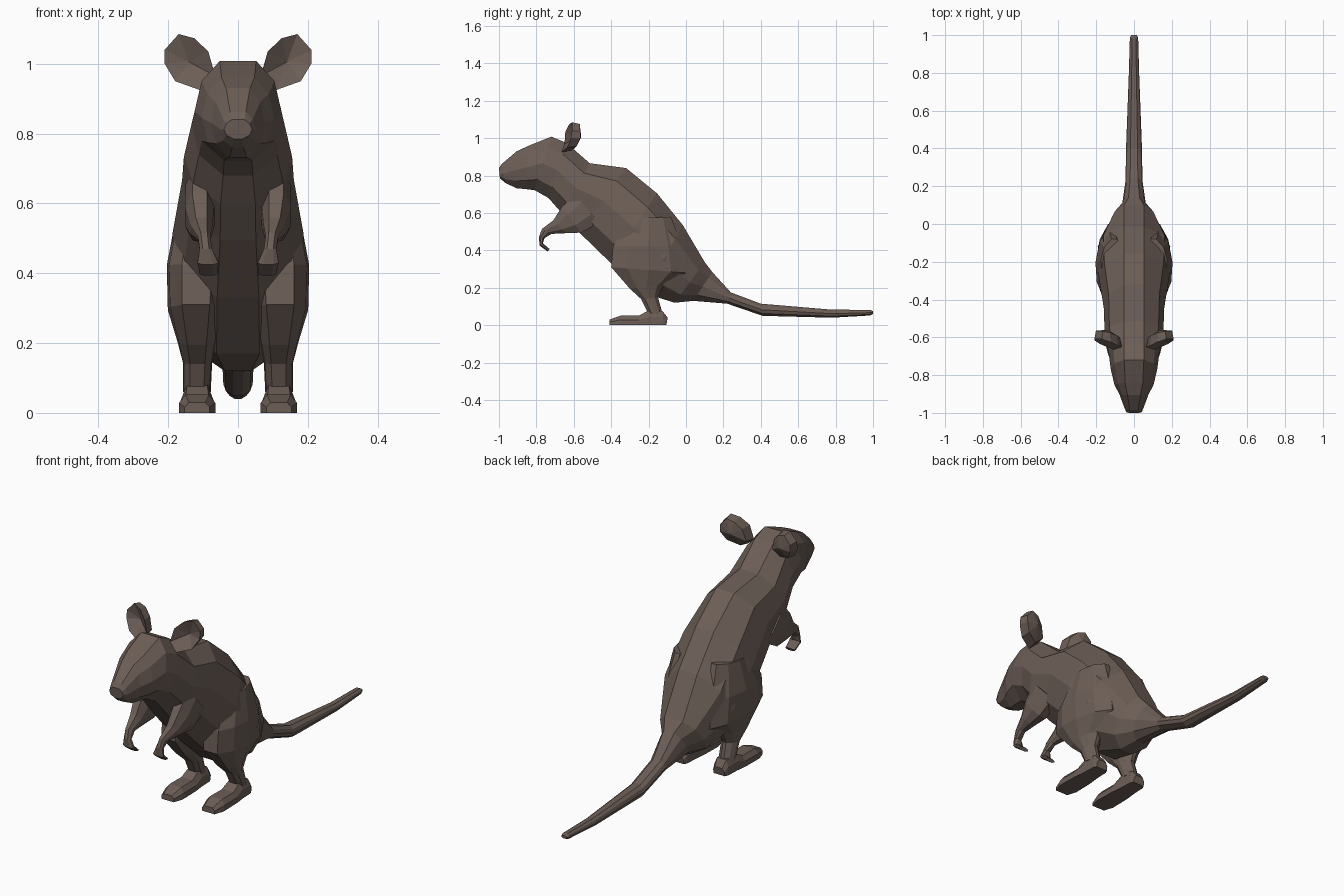
import bpy, bmesh
from mathutils import Vector

fur = bpy.data.materials.new("brown_fur")
fur.diffuse_color = (0.15, 0.112, 0.094, 1)


def finish(name, bm):
    bmesh.ops.recalc_face_normals(bm, faces=bm.faces)
    me = bpy.data.meshes.new(name)
    bm.to_mesh(me)
    bm.free()
    me.materials.append(fur)
    ob = bpy.data.objects.new(name, me)
    bpy.context.collection.objects.link(ob)
    return ob


def bridge(bm, a, b):
    n = len(a)
    for i in range(n):
        bm.faces.new((a[i], a[(i + 1) % n], b[(i + 1) % n], b[i]))


def loft(name, sections, profile, side=1, flat=None):
    """Skin rings; each section is upper (y, z), lower (y, z), half width, centre x."""
    bm = bmesh.new()
    rings = []
    for y0, z0, y1, z1, w, xc in sections:
        half = []
        for f, t in profile:
            x = w * f
            if flat and t == 0:
                x = min(x, flat)
            half.append((x, y0 + (y1 - y0) * t, z0 + (z1 - z0) * t))
        pts = half + [(-x, y, z) for x, y, z in reversed(half)]
        rings.append([bm.verts.new(((x + xc) * side, y, z)) for x, y, z in pts])
    for a, b in zip(rings, rings[1:]):
        bridge(bm, a, b)
    bm.faces.new(rings[0])
    bm.faces.new(rings[-1])
    return finish(name, bm)


ROUND = [(0.45, 0), (0.84, 0.2), (1, 0.5), (0.84, 0.8), (0.32, 1)]
LIMB = [(0.5, 0), (1, 0.3), (1, 0.7), (0.5, 1)]
THIGH = [(0.5, 0), (0.92, 0.22), (1, 0.5), (0.75, 0.8), (0.2, 1)]
FOOT = [(0.65, 0), (1, 0.45), (1, 1)]

# Head, torso and tail in one skin
loft("body", [
    (-1.0, 0.84, -0.995, 0.785, 0.04, 0),
    (-0.985, 0.862, -0.965, 0.76, 0.05, 0),
    (-0.905, 0.93, -0.905, 0.732, 0.076, 0),
    (-0.84, 0.96, -0.86, 0.728, 0.104, 0),
    (-0.72, 1.008, -0.81, 0.722, 0.124, 0),
    (-0.64, 0.975, -0.735, 0.68, 0.133, 0),
    (-0.515, 0.866, -0.665, 0.60, 0.155, 0),
    (-0.32, 0.84, -0.57, 0.495, 0.160, 0),
    (-0.155, 0.705, -0.40, 0.33, 0.187, 0),
    (-0.017, 0.535, -0.22, 0.17, 0.192, 0),
    (0.10, 0.337, -0.06, 0.12, 0.12, 0),
    (0.14, 0.285, 0.04, 0.13, 0.065, 0),
    (0.24, 0.175, 0.22, 0.115, 0.045, 0),
    (0.40, 0.115, 0.41, 0.05, 0.042, 0),
    (0.78, 0.083, 0.78, 0.04, 0.028, 0),
    (0.985, 0.082, 0.985, 0.052, 0.022, 0),
    (1.0, 0.075, 1.0, 0.06, 0.015, 0),
], ROUND, flat=0.052)

EAR_RIM = [(.065, -.65, .965), (.085, -.645, 1.035), (.125, -.625, 1.073), (.17, -.61, 1.085),
           (.21, -.61, 1.04), (.21, -.615, 1.0), (.18, -.635, .95), (.11, -.665, .925)]


def ear(name, side):
    """Cupped disc, open to the front."""
    bm = bmesh.new()
    flip = Vector((side, 1, 1))
    cup, back = Vector((.14, -.595, 1.005)), Vector((.14, -.56, 1.005))
    rim = [Vector(p) for p in EAR_RIM]
    rear = [p.lerp(back, 0.12) for p in rim]
    for p, y in zip(rear, (-.60, -.59, -.575, -.568, -.565, -.565, -.585, -.61)):
        p.y = y
    loops = []
    for pts in ([p.lerp(cup, 0.5) for p in rim], rim, rear):
        loops.append([bm.verts.new(p * flip) for p in pts])
    bridge(bm, loops[0], loops[1])
    bridge(bm, loops[1], loops[2])
    for ring, centre in ((loops[0], cup), (loops[2], back)):
        c = bm.verts.new(centre * flip)
        for i in range(8):
            bm.faces.new((ring[i], ring[(i + 1) % 8], c))
    finish(name, bm)


for label, s in (("left", 1), ("right", -1)):
    ear(label + "_ear", s)
    # Thigh narrowing to the ankle
    loft(label + "_hind_leg", [
        (-0.30, 0.57, -0.08, 0.58, 0.07, 0.105),
        (-0.39, 0.425, -0.02, 0.42, 0.087, 0.117),
        (-0.40, 0.31, 0.0, 0.28, 0.08, 0.121),
        (-0.30, 0.195, -0.12, 0.21, 0.055, 0.118),
        (-0.24, 0.14, -0.15, 0.15, 0.042, 0.116),
        (-0.20, 0.06, -0.125, 0.06, 0.04, 0.118),
    ], THIGH, s)
    # Long flat foot
    loft(label + "_foot", [
        (-0.41, 0.03, -0.41, 0, 0.036, 0.117),
        (-0.345, 0.052, -0.36, 0, 0.052, 0.117),
        (-0.25, 0.052, -0.25, 0, 0.050, 0.117),
        (-0.19, 0.085, -0.19, 0, 0.043, 0.117),
        (-0.125, 0.075, -0.12, 0, 0.040, 0.117),
        (-0.098, 0.04, -0.105, 0, 0.032, 0.117),
    ], FOOT, s)
    # Foreleg with a curled paw
    loft(label + "_foreleg", [
        (-0.60, 0.70, -0.46, 0.55, 0.042, 0.108),
        (-0.665, 0.63, -0.56, 0.495, 0.042, 0.110),
        (-0.71, 0.56, -0.64, 0.492, 0.032, 0.105),
        (-0.77, 0.515, -0.72, 0.488, 0.018, 0.097),
        (-0.787, 0.47, -0.757, 0.465, 0.018, 0.092),
        (-0.782, 0.425, -0.765, 0.438, 0.03, 0.086),
        (-0.738, 0.393, -0.73, 0.408, 0.026, 0.084),
    ], LIMB, s)
